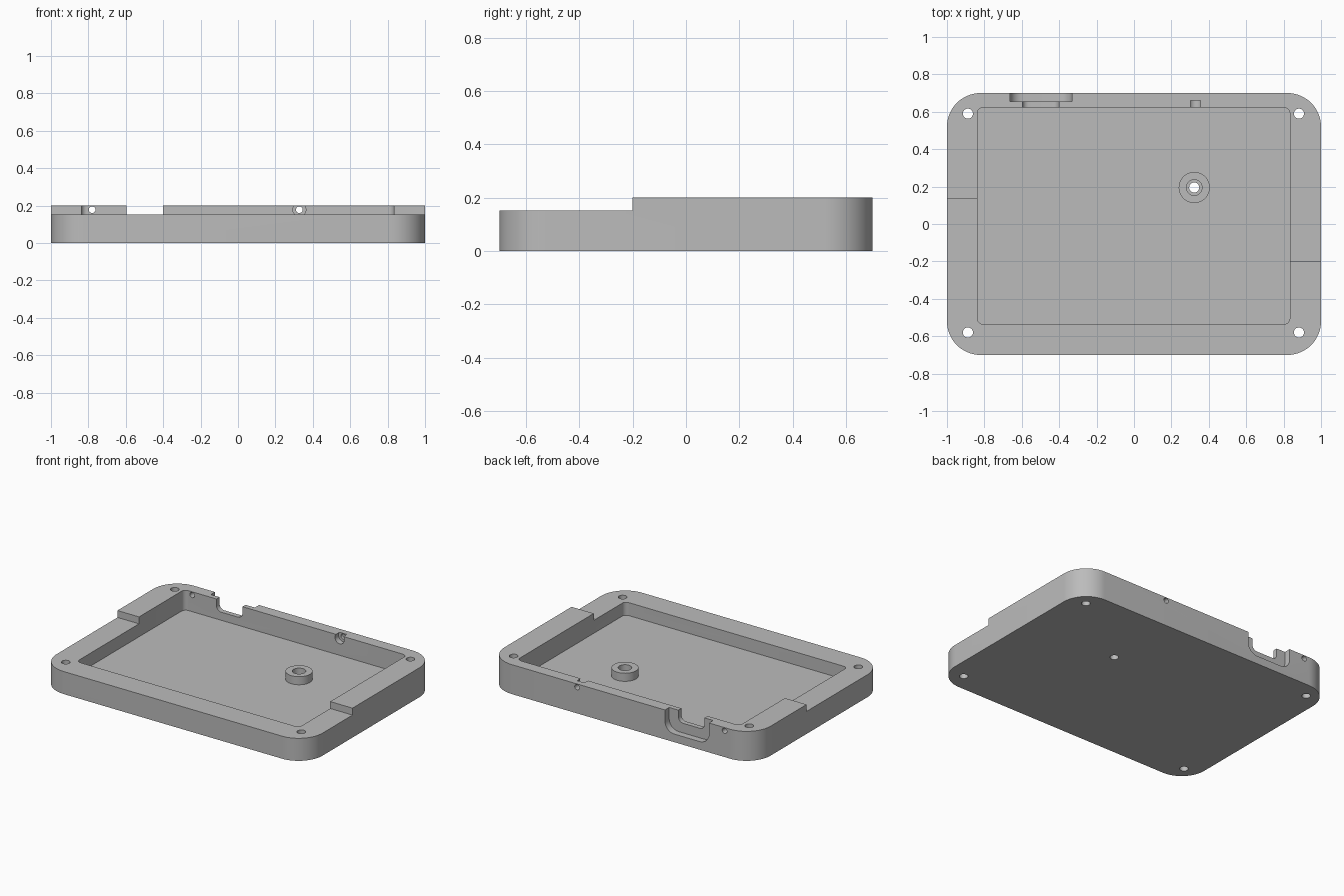
import bpy, bmesh, math
from mathutils import Matrix, Vector

cube = bpy.data.objects.get("Cube")
if cube:
    bpy.data.objects.remove(cube, do_unlink=True)

grey = bpy.data.materials.new("plain grey")
grey.use_nodes = True
colour = (0.5, 0.5, 0.5, 1)
grey.diffuse_color = colour
grey.node_tree.nodes["Principled BSDF"].inputs["Base Color"].default_value = colour

HEIGHT, STEP, FLOOR, BOSS_TOP = 0.2, 0.153, 0.065, 0.12


def prism(name, outline, low, high, along_y=False):
    """Extrude an outline along z, or an (x, z) outline along y."""
    bm = bmesh.new()
    face = bm.faces.new([bm.verts.new((u, low, v) if along_y else (u, v, low)) for u, v in outline])
    push = bmesh.ops.extrude_face_region(bm, geom=[face])
    moved = [g for g in push["geom"] if isinstance(g, bmesh.types.BMVert)]
    depth = high - low
    bmesh.ops.translate(bm, verts=moved, vec=(0, depth, 0) if along_y else (0, 0, depth))
    bmesh.ops.recalc_face_normals(bm, faces=bm.faces)
    mesh = bpy.data.meshes.new(name)
    bm.to_mesh(mesh)
    bm.free()
    mesh.materials.append(grey)
    obj = bpy.data.objects.new(name, mesh)
    bpy.context.collection.objects.link(obj)
    return obj


def rounded(x0, x1, y0, y1, r, n=8):
    pts = []
    corners = [(x1 - r, y1 - r), (x0 + r, y1 - r), (x0 + r, y0 + r), (x1 - r, y0 + r)]
    for k, (cx, cy) in enumerate(corners):
        for i in range(n + 1):
            a = math.pi / 2 * (k + i / n)
            pts.append((cx + r * math.cos(a), cy + r * math.sin(a)))
    return pts


def box(x0, x1, y0, y1):
    return [(x0, y0), (x1, y0), (x1, y1), (x0, y1)]


def circle(x, y, r, n=32):
    return [(x + r * math.cos(2 * math.pi * i / n), y + r * math.sin(2 * math.pi * i / n))
            for i in range(n)]


def combine(target, tool, operation="DIFFERENCE"):
    mod = target.modifiers.new("shape", "BOOLEAN")
    mod.operation, mod.solver, mod.object = operation, "EXACT", tool
    bpy.context.view_layer.objects.active = target
    bpy.ops.object.modifier_apply(modifier=mod.name)
    bpy.data.objects.remove(tool, do_unlink=True)


# Tray body and its cavity
tray = prism("enclosure_tray", rounded(-1, 1, -0.7, 0.7, 0.18, 16), 0, HEIGHT)
combine(tray, prism("cavity", rounded(-0.838, 0.833, -0.535, 0.622, 0.03), FLOOR, 0.5))

# Lowered front rim, ending at a different place on each side
for outline in (box(-1.1, -0.5, -1, 0.135), box(0.5, 1.1, -1, -0.2), box(-0.6, 0.6, -1, -0.4)):
    combine(tray, prism("rim_step", outline, STEP, 0.5))

# Round boss on the floor, with a counterbored hole
combine(tray, prism("boss", circle(0.322, 0.195, 0.083, 48), FLOOR - 0.02, BOSS_TOP), "UNION")
combine(tray, prism("boss_bore", circle(0.322, 0.195, 0.042), 0.05, 0.5))
combine(tray, prism("boss_hole", circle(0.322, 0.195, 0.027), -0.1, 0.5))

# Corner screw holes
for x in (-0.888, 0.882):
    for y in (-0.58, 0.59):
        combine(tray, prism("screw_hole", circle(x, y, 0.027), -0.1, 0.5))

# Port opening in the back wall, with a wider outer recess
combine(tray, prism("port", rounded(-0.597, -0.402, 0.12, 0.4, 0.035), 0.55, 0.8, True))
combine(tray, prism("port_recess", rounded(-0.663, -0.332, 0.055, 0.5, 0.07), 0.655, 0.8, True))

# Small round holes through the back wall, one widened on the inside
for x in (-0.78, 0.328):
    combine(tray, prism("wall_hole", circle(x, 0.178, 0.018, 24), 0.55, 0.8, True))
combine(tray, prism("wall_bore", circle(0.328, 0.178, 0.035), 0.55, 0.66, True))

# Smooth the rounded walls and keep the edges crisp
bpy.ops.object.select_all(action="DESELECT")
tray.select_set(True)
bpy.context.view_layer.objects.active = tray
bpy.ops.object.shade_smooth_by_angle(angle=math.radians(30))
